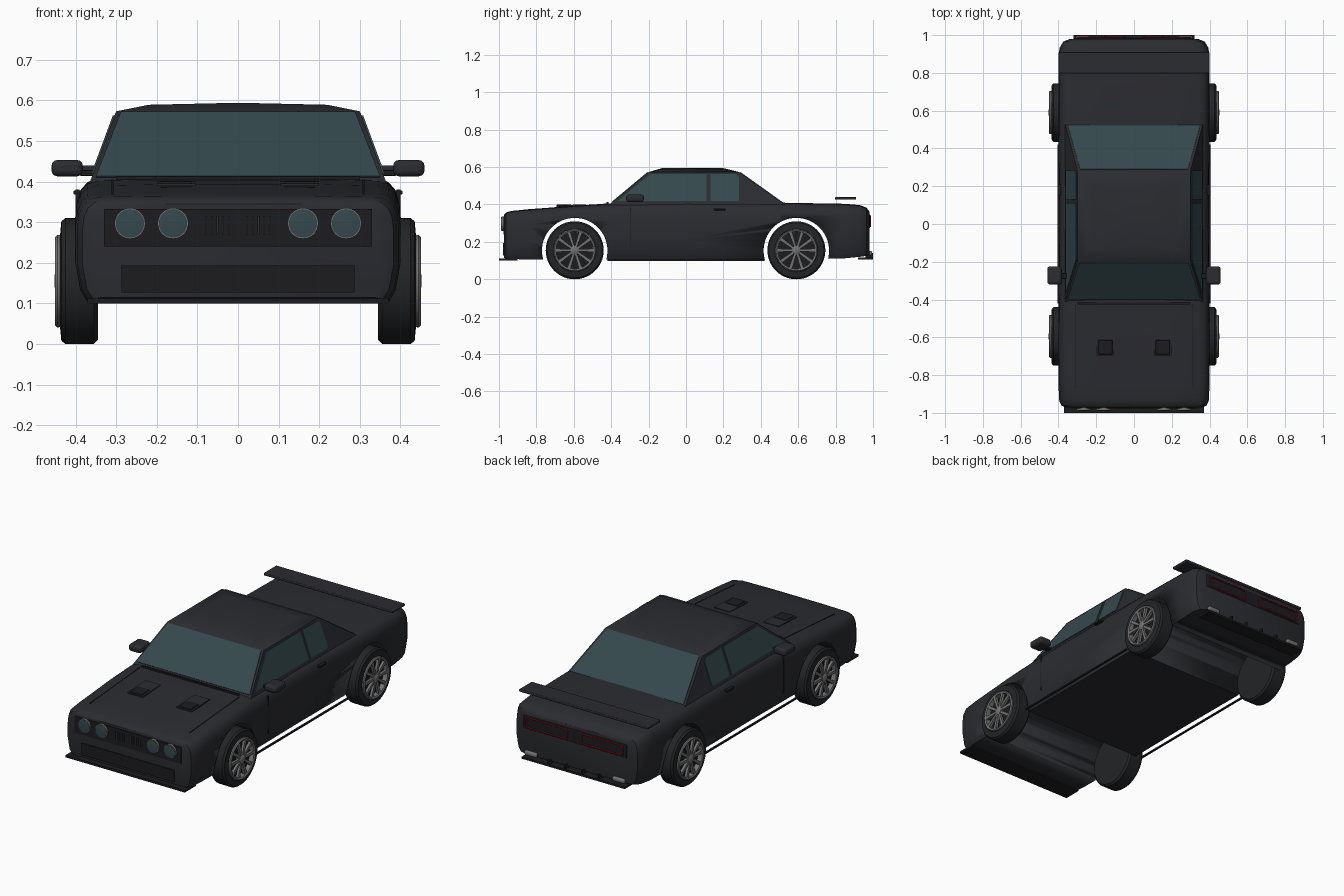
import bpy, bmesh
from math import pi, sin, cos
from mathutils import Vector

if "Cube" in bpy.data.objects:
    bpy.data.objects.remove(bpy.data.objects["Cube"])


def material(name, col):
    m = bpy.data.materials.new(name)
    m.diffuse_color = (*col, 1)
    m.use_nodes = True
    m.node_tree.nodes["Principled BSDF"].inputs["Base Color"].default_value = m.diffuse_color
    return m


PAINT = material("paint", (0.024, 0.025, 0.03))
TRIM = material("trim", (0.012, 0.012, 0.014))
GLASS = material("glass", (0.035, 0.065, 0.075))
RUBBER = material("rubber", (0.017, 0.018, 0.02))
METAL = material("metal", (0.17, 0.17, 0.175))
RED = material("red", (0.3, 0.005, 0.01))


def finish(name, bm, mat, mirror=False, bevel=0, smooth=True):
    bmesh.ops.recalc_face_normals(bm, faces=bm.faces)
    me = bpy.data.meshes.new(name)
    bm.to_mesh(me)
    bm.free()
    ob = bpy.data.objects.new(name, me)
    bpy.context.collection.objects.link(ob)
    me.materials.append(mat)
    if bevel:
        b = ob.modifiers.new("bevel", 'BEVEL')
        b.width, b.segments = bevel, 3
    if mirror:
        m = ob.modifiers.new("mirror", 'MIRROR')
        m.use_clip = False
        m.use_mirror_merge = False
    if smooth:
        bpy.ops.object.select_all(action='DESELECT')
        ob.select_set(True)
        bpy.context.view_layer.objects.active = ob
        bpy.ops.object.shade_smooth_by_angle(angle=0.6)
    return ob


def box(name, x, y, z, mat=PAINT, mirror=False, bevel=0):
    bm = bmesh.new()
    bmesh.ops.create_cube(bm, size=1)
    for v in bm.verts:
        v.co = [(r[0] + r[1]) / 2 + c * (r[1] - r[0]) for r, c in zip((x, y, z), v.co)]
    return finish(name, bm, mat, mirror, bevel)


def panel(name, pts, mat, thick=0.008, mirror=False):
    bm = bmesh.new()
    bm.faces.new([bm.verts.new(p) for p in pts])
    ob = finish(name, bm, mat, smooth=False)
    s = ob.modifiers.new("thickness", 'SOLIDIFY')
    s.thickness, s.offset = thick, 0
    if mirror:
        ob.modifiers.new("mirror", 'MIRROR')
    return ob


def lathe(name, profile, centre, mat, axis='X', n=40, mirror=False):
    # profile is (distance along axis, radius)
    bm = bmesh.new()
    c = Vector(centre)
    rings = []
    for a, r in profile:
        ring = []
        for i in range(n):
            u, w = r * cos(2 * pi * i / n), r * sin(2 * pi * i / n)
            ring.append(bm.verts.new(c + Vector((a, u, w) if axis == 'X' else (u, a, w))))
        rings.append(ring)
    for p, q in zip(rings, rings[1:]):
        for i in range(n):
            bm.faces.new((p[i], p[(i + 1) % n], q[(i + 1) % n], q[i]))
    bm.faces.new(rings[0])
    bm.faces.new(rings[-1])
    return finish(name, bm, mat, mirror)


# Lower body: one rounded section lofted through stations (y, half width, bottom, top)
stations = [(-.972, .36, .115, .342), (-.962, .383, .11, .354), (-.935, .396, .108, .362),
            (-.85, .40, .106, .37), (-.6, .402, .105, .39), (-.4, .40, .105, .402),
            (0, .396, .105, .408), (.5, .40, .105, .406), (.85, .40, .112, .4),
            (.93, .395, .12, .393), (.965, .375, .125, .38), (.98, .34, .13, .36)]
half = [(.93, 0), (.97, .1), (1, .35), (1, .7), (.99, .83), (.965, .92), (.925, .975), (.86, 1), (.4, 1.012)]
section = half + [(-x, z) for x, z in reversed(half)]
bm = bmesh.new()
rings = [[bm.verts.new((w * fx, y, b + (t - b) * fz)) for fx, fz in section] for y, w, b, t in stations]
n = len(section)
for p, q in zip(rings, rings[1:]):
    for i in range(n):
        bm.faces.new((p[i], p[(i + 1) % n], q[(i + 1) % n], q[i]))
bm.faces.new(rings[0])
bm.faces.new(rings[-1])
body = finish("lower_body", bm, PAINT)

# Wheel arches cut through the body, and wheels
AXLES = (-.595, .59)
for y, end in zip(AXLES, ("front", "rear")):
    cut = lathe(end + "_arch_cutter", [(-.6, .175), (.6, .175)], (0, y, .153), TRIM, n=64)
    cut.hide_render = True
    cut.hide_set(True)
    b = body.modifiers.new("arch", 'BOOLEAN')
    b.object, b.operation, b.solver = cut, 'DIFFERENCE', 'EXACT'
    hub = (0, y, .155)
    lathe(end + "_tires", [(.345, .11), (.345, .145), (.355, .155), (.425, .155), (.435, .147), (.438, .115), (.41, .11)],
          hub, RUBBER, n=56, mirror=True)
    lathe(end + "_rims", [(.415, .112), (.445, .114), (.45, .109), (.446, .1), (.418, .098), (.415, .1)],
          hub, METAL, n=48, mirror=True).data.materials.append(TRIM)
    lathe(end + "_brake_discs", [(.412, .097), (.422, .097)], hub, TRIM, mirror=True)
    lathe(end + "_hubs", [(.42, .026), (.446, .024), (.452, .015)], hub, METAL, n=24, mirror=True)
    # Ten spokes, tapering outwards
    bm = bmesh.new()
    for k in range(10):
        a = 2 * pi * k / 10
        r_dir, t_dir = Vector((0, cos(a), sin(a))), Vector((0, -sin(a), cos(a)))
        new = bmesh.ops.create_cube(bm, size=1)["verts"]
        for v in new:
            r = .018 if v.co.y < 0 else .103
            w = .006 if v.co.y < 0 else .009
            x = (.43 if v.co.x < 0 else .445)
            v.co = Vector(hub) + Vector((x, 0, 0)) + r_dir * r + t_dir * (w if v.co.z > 0 else -w)
    finish(end + "_spokes", bm, METAL, mirror=True)

# Cabin with crowned roof
bm = bmesh.new()
for s in (-1, 1):
    for x, y, z in [(.365, -.41, .398), (.365, .53, .398), (.3, -.2, .573), (.3, .285, .573),
                    (.22, -.13, .589), (.22, .2, .587)]:
        bm.verts.new((s * x, y, z))
for y in (-.13, .2):
    bm.verts.new((0, y, .594))
bmesh.ops.convex_hull(bm, input=bm.verts)
finish("cabin", bm, PAINT)


# Windows lie on the sloped cabin planes
def side(y, z):
    return (.365 - (z - .398) * .371, y, z)


panel("front_side_windows", [side(-.365, .418), side(-.19, .562), side(.11, .562), side(.11, .418)], GLASS, mirror=True)
panel("rear_side_windows", [side(.13, .418), side(.13, .562), side(.265, .562), side(.283, .545), side(.283, .418)],
      GLASS, mirror=True)
panel("windshield", [(s * x, -.41 + (z - .398) * 1.2, z) for s, x, z in
                     ((-1, .35, .41), (1, .35, .41), (1, .288, .57), (-1, .288, .57))], GLASS)
panel("rear_window", [(s * x, .53 - (z - .398) * 1.4, z) for s, x, z in
                      ((-1, .35, .404), (1, .35, .404), (1, .285, .57), (-1, .285, .57))], GLASS)
box("wipers", (-.3, .3), (-.425, -.415), (.404, .412), TRIM)

# Front end: grille panels, slats, round lights, splitter
box("grille_panel", (-.33, .33), (-.976, -.965), (.24, .333), TRIM)
box("lower_grille", (-.287, .287), (-.978, -.965), (.127, .193), TRIM)
for i in range(5):
    x = .02 + i * .014
    box("grille_slats", (x, x + .005), (-.98, -.97), (.27, .315), PAINT, mirror=True)
for x in (.16, .266):
    lathe("headlight_rings", [(-.987, .036), (-.987, .038), (-.97, .038)], (x, 0, .297), METAL, 'Y', 32, True)
    lathe("headlights", [(-.99, .02), (-.988, .035), (-.97, .035)], (x, 0, .297), GLASS, 'Y', 32, True)
box("front_splitter", (-.37, .37), (-1, -.9), (.1, .112), TRIM)

# Hood scoops, panel gaps
bm = None
panel("hood_scoops", [(.105, -.695, .392), (.2, -.695, .392), (.2, -.535, .398), (.105, -.535, .398)], PAINT, .006, True)
box("scoop_openings", (.115, .19), (-.69, -.615), (.385, .401), TRIM, True, .003)
panel("hood_gaps", [(.307, -.87, .37), (.311, -.87, .37), (.311, -.43, .402), (.307, -.43, .402)], TRIM, .005, True)
box("door_gaps", (.39, .3995), (-.3, -.296), (.17, .38), TRIM, True)
box("door_handles", (.385, .405), (.15, .21), (.368, .378), TRIM, True, .003)
box("side_skirts", (.396, .406), (-.42, .42), (.098, .106), TRIM, True)

# Mirrors
box("mirrors", (.382, .459), (-.32, -.225), (.413, .453), PAINT, True, .014)
box("mirror_stalks", (.345, .39), (-.29, -.26), (.414, .428), TRIM, True, .003)

# Rear end: light panel, red light rings, spoiler, diffuser, exhausts
box("rear_light_panel", (-.32, .32), (.97, .984), (.272, .346), TRIM, bevel=.004)
cu = bpy.data.curves.new("tail_lights", 'CURVE')
cu.dimensions, cu.bevel_depth, cu.bevel_resolution = '3D', .0035, 2
for s in (-1, 1):
    sp = cu.splines.new('POLY')
    pts = []
    for cx, cz, a0 in ((.285, .322, 0), (.06, .322, 1), (.06, .297, 2), (.285, .297, 3)):
        for k in range(5):
            a = (a0 + k / 4) * pi / 2
            pts.append((s * (cx + .015 * cos(a)), .986, cz + .015 * sin(a), 1))
    sp.points.add(len(pts) - 1)
    for p, c in zip(sp.points, pts):
        p.co = c
    sp.use_cyclic_u = True
cu.materials.append(RED)
lights = bpy.data.objects.new("tail_lights", cu)
bpy.context.collection.objects.link(lights)
bpy.ops.object.select_all(action='DESELECT')
lights.select_set(True)
bpy.context.view_layer.objects.active = lights
bpy.ops.object.convert(target='MESH')

box("spoiler", (-.4, .4), (.797, .91), (.426, .44), PAINT, bevel=.004)
box("diffuser", (-.32, .32), (.92, 1), (.106, .117), TRIM)
for x in (.05, .15):
    box("diffuser_fins", (x, x + .008), (.96, 1), (.106, .14), TRIM, True)
box("exhaust_tips", (.235, .31), (.94, .995), (.128, .152), METAL, True, .008)
